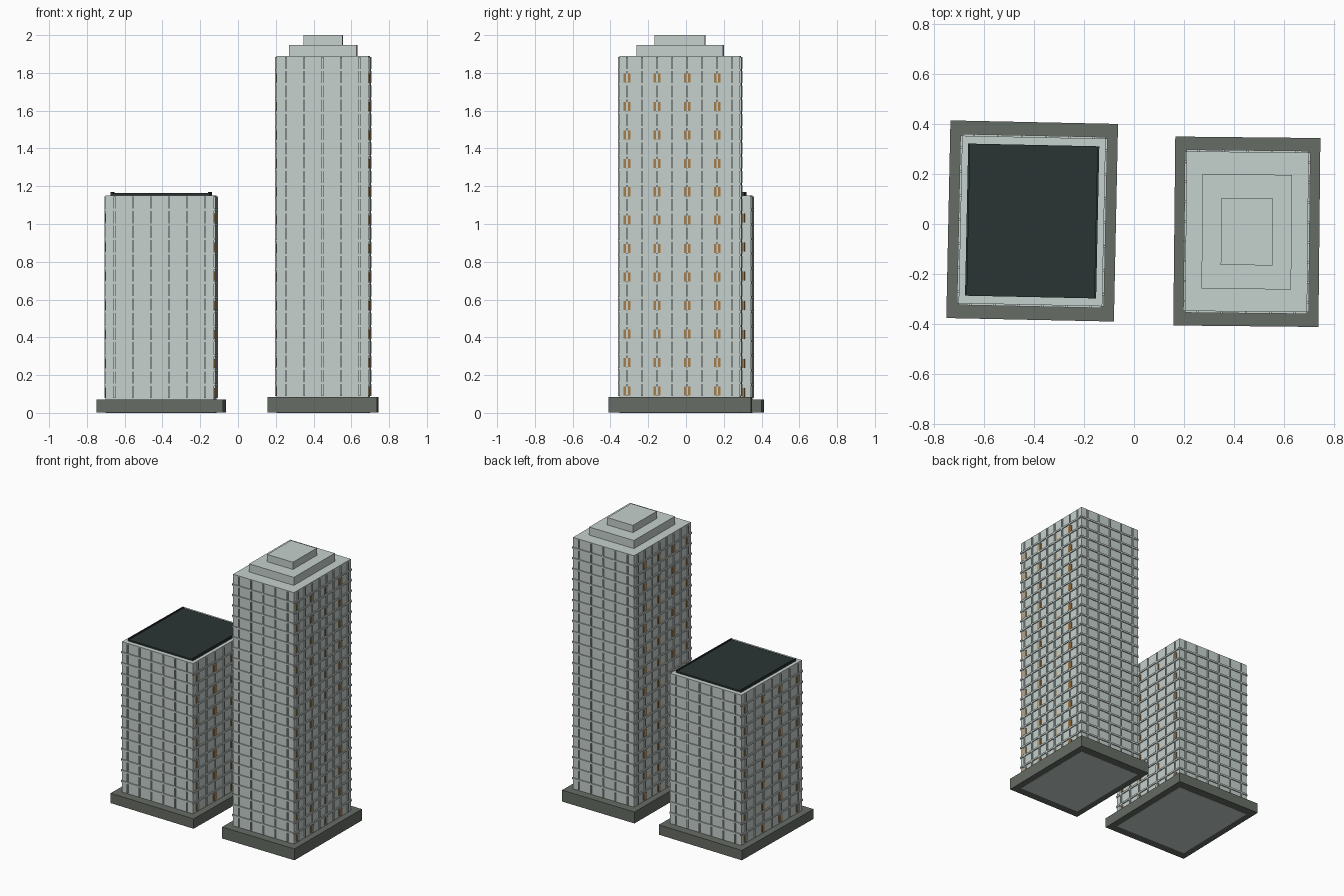
import bpy, bmesh, math
from mathutils import Matrix, Vector

cube = bpy.data.objects.get("Cube")
if cube:
    bpy.data.objects.remove(cube, do_unlink=True)


def make_material(name, rgb):
    mat = bpy.data.materials.new(name)
    mat.use_nodes = True
    mat.diffuse_color = (*rgb, 1)
    mat.node_tree.nodes["Principled BSDF"].inputs["Base Color"].default_value = (*rgb, 1)
    return mat


WALL = make_material("pale grey wall", (0.56, 0.635, 0.61))
STONE = make_material("dark grey plinth", (0.135, 0.15, 0.128))
ROOF = make_material("charcoal roof", (0.024, 0.034, 0.034))
LIT = make_material("amber window", (0.38, 0.205, 0.07))


def boxes(name, mat, parts, place):
    """One object from many boxes, each given as (centre, size)."""
    bm = bmesh.new()
    for centre, size in parts:
        bmesh.ops.create_cube(bm, size=1, matrix=Matrix.Translation(centre) @ Matrix.Diagonal((*size, 1)))
    mesh = bpy.data.meshes.new(name)
    bm.to_mesh(mesh)
    bm.free()
    mesh.materials.append(mat)
    obj = bpy.data.objects.new(name, mesh)
    obj.matrix_world = place
    bpy.context.collection.objects.link(obj)


def block(w, d, z0, z1):
    return (0, 0, (z0 + z1) / 2), (w, d, z1 - z0)


def on_face(side, across, z, width, height, w, d, out):
    """A thin plate on one wall: side is (axis, sign)."""
    axis, sign = side
    half = (w, d)[axis] / 2
    thick = out + 0.004
    centre, size = Vector((across, across, z)), Vector((width, width, height))
    centre[axis] = sign * (half + out - thick / 2)
    size[axis] = thick
    return centre, size


def tower(name, place, plinth, w, d, top, floors, bays_x, bays_y):
    pw, pd, ph = plinth
    boxes(name + "_plinth", STONE, [block(pw, pd, 0.001, ph)], place)
    boxes(name + "_body", WALL, [block(w, d, 0, top)], place)
    step = (top - ph) / floors
    ledges, fins, lit = [], [], []
    for side in ((0, 1), (0, -1), (1, 1), (1, -1)):
        axis = side[0]
        length, bays = (d, bays_y) if axis == 0 else (w, bays_x)
        for floor in range(floors):
            z = ph + (floor + 0.5) * step
            if floor:
                ledges.append(on_face(side, 0, z - step / 2, length, 0.012, w, d, 0.007))
            for bay in range(bays):
                across = ((bay + 0.5) / bays - 0.5) * length
                fins.append(on_face(side, across, z, 0.009, step - 0.012, w, d, 0.008))
                # amber windows on alternate floors and bays of the side walls
                if axis == 0 and floor % 2 == 0 and bay % 2 == 0:
                    lit.append(on_face(side, across, z - 0.004, 0.036, 0.048, w, d, 0.004))
    boxes(name + "_floor_ledges", WALL, ledges, place)
    boxes(name + "_fins", WALL, fins, place)
    boxes(name + "_amber_windows", LIT, lit, place)


def placed(x, y, degrees):
    return Matrix.Translation((x, y, 0)) @ Matrix.Rotation(math.radians(degrees), 4, "Z")


# Tall tower with stepped crown
tall = placed(0.451, -0.031, -0.6)
tower("tall_tower", tall, (0.58, 0.755, 0.083), 0.488, 0.638, 1.89, 24, 5, 8)
boxes("tall_tower_crown", WALL, [block(0.358, 0.458, 1.88, 1.948), block(0.206, 0.267, 1.94, 2.0)], tall)

# Low tower with flat roof slab and raised side edges
low = placed(-0.407, 0.012, -1.2)
tower("low_tower", low, (0.67, 0.79, 0.072), 0.574, 0.67, 1.152, 14, 6, 7)
boxes("low_tower_roof", ROOF, [block(0.524, 0.608, 1.14, 1.163)], low)
edges = [((s * 0.258, 0, 1.16), (0.008, 0.608, 0.018)) for s in (1, -1)]
boxes("low_tower_roof_edges", ROOF, edges, low)
